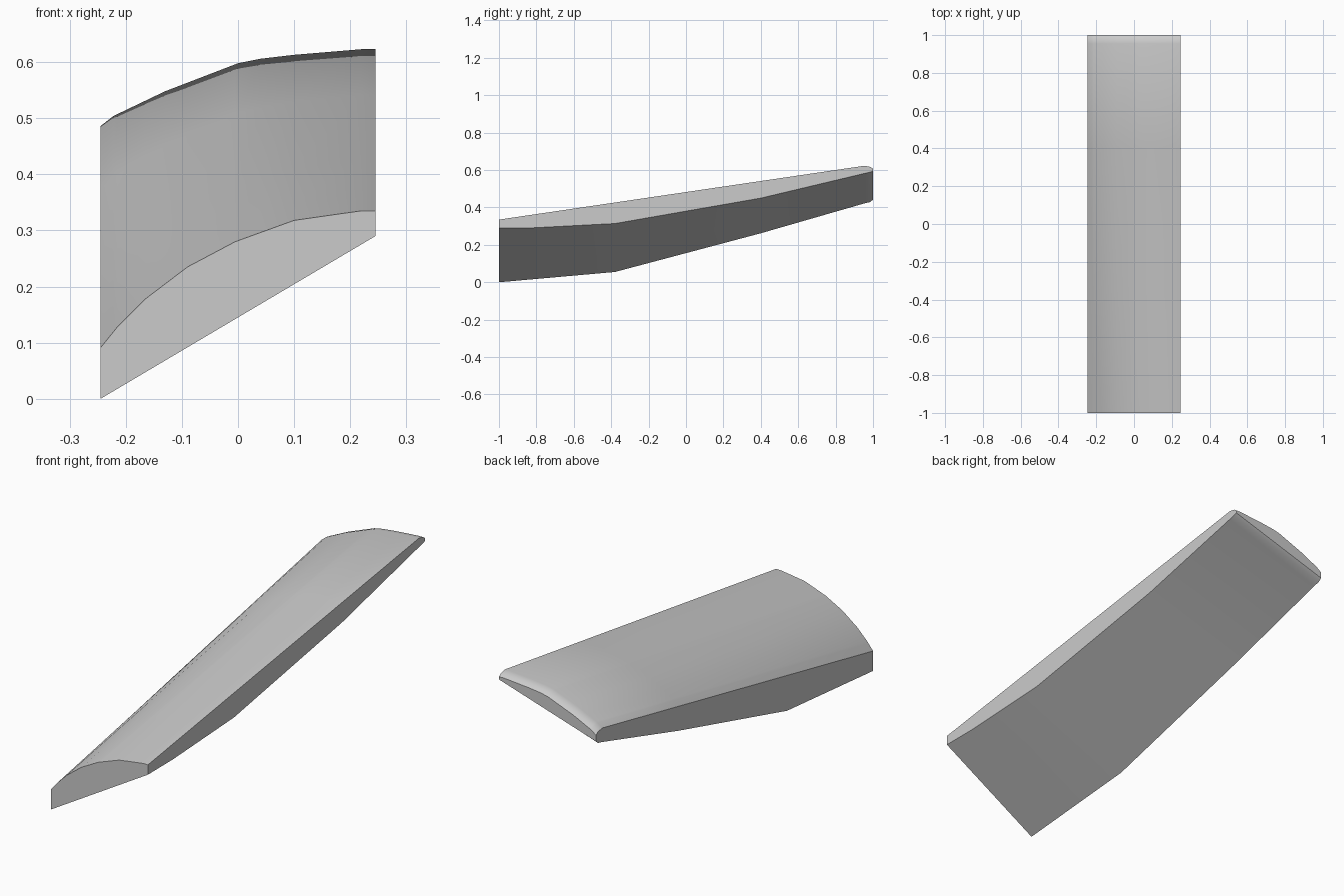
import bpy, bmesh

if "Cube" in bpy.data.objects:
    bpy.data.objects.remove(bpy.data.objects["Cube"])

HALF = 0.245
# Arched top edge as (x, z at front), and as (x, z at back)
FRONT = [(-HALF, .091), (-.215, .128), (-.165, .178), (-.09, .235),
         (-.005, .28), (.10, .318), (.22, .335), (HALF, .335)]
BACK = [(-HALF, .486), (-.222, .504), (-.13, .548), (.0, .598),
        (.04, .606), (.10, .613), (.22, .623), (HALF, .623)]
# Stations along the length: y, underside z at left, underside z at right, top drop
STATIONS = [(-1.0, .0, .290, 0), (-.82, .016, .291, 0), (-.38, .055, .314, 0),
            (.4, .262, .45, 0), (.955, .422, .582, 0),
            (.985, .429, .589, .006), (1.0, .442, .594, .016)]


def height(profile, x):
    """Height of an arched edge at x."""
    for (x0, z0), (x1, z1) in zip(profile, profile[1:]):
        if x <= x1:
            return z0 + (z1 - z0) * (x - x0) / (x1 - x0)
    return profile[-1][1]


xs = sorted({x for x, _ in FRONT + BACK})
bm = bmesh.new()
rings = []
for y, left, right, drop in STATIONS:
    t = min((y + 1) / 1.955, 1)
    ring = [bm.verts.new((-HALF, y, left))]
    for x in xs:
        z = height(FRONT, x) * (1 - t) + height(BACK, x) * t - drop
        ring.append(bm.verts.new((x, y, z)))
    ring.append(bm.verts.new((HALF, y, right)))
    rings.append(ring)

# Skin between the sections, then the two end faces
for a, b in zip(rings, rings[1:]):
    n = len(a)
    for i in range(n):
        j = (i + 1) % n
        bm.faces.new((a[i], a[j], b[j], b[i]))
bm.faces.new(rings[0])
bm.faces.new(rings[-1])
bmesh.ops.recalc_face_normals(bm, faces=bm.faces)

mesh = bpy.data.meshes.new("arched_wedge")
bm.to_mesh(mesh)
bm.free()
obj = bpy.data.objects.new("arched_wedge", mesh)
bpy.context.collection.objects.link(obj)
bpy.context.view_layer.objects.active = obj
obj.select_set(True)
bpy.ops.object.shade_smooth_by_angle(angle=0.45)
